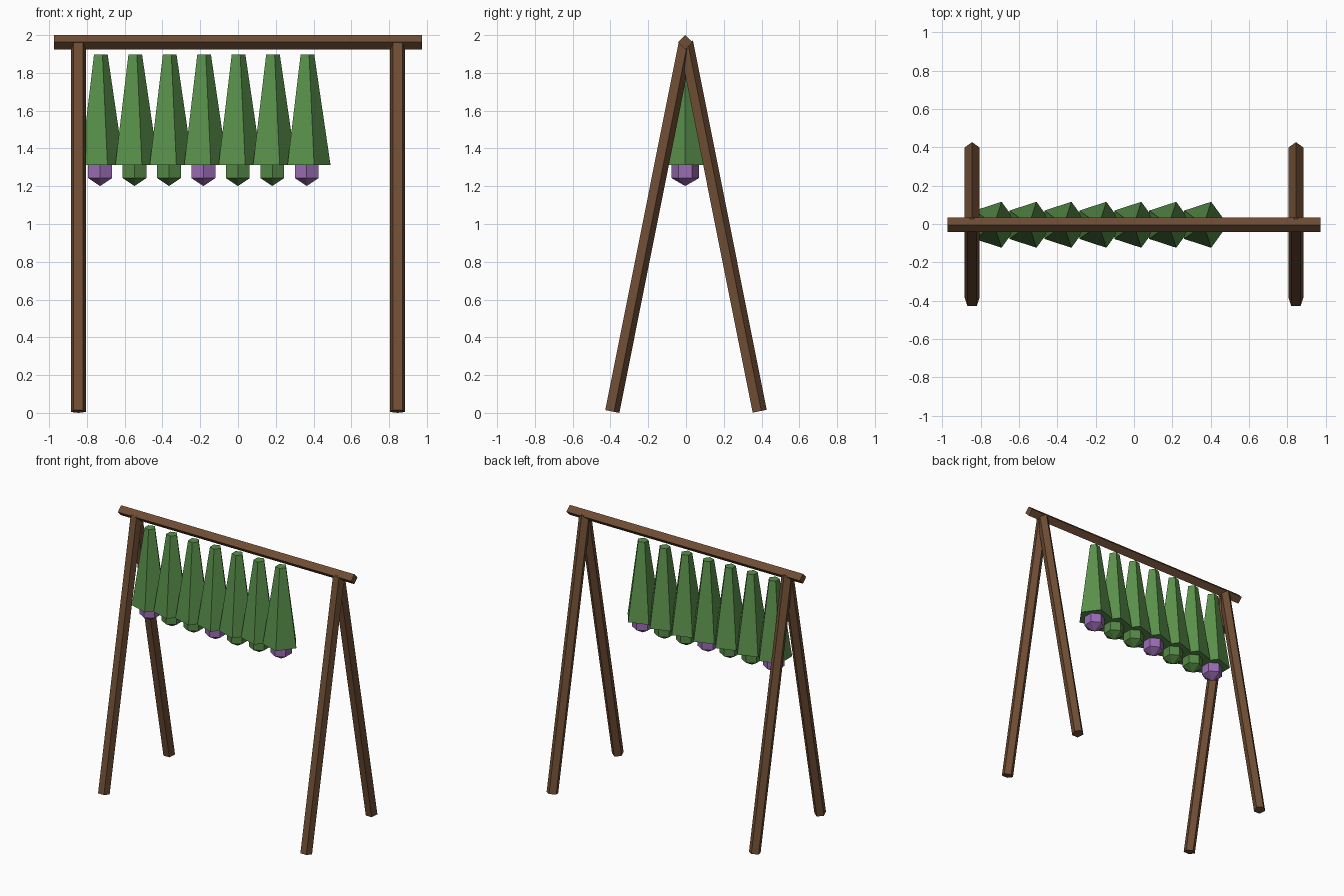
import bpy, math
from mathutils import Vector, Matrix

if "Cube" in bpy.data.objects:
    bpy.data.objects.remove(bpy.data.objects["Cube"])

Y0 = -0.004  # ridge line of the rack


def material(name, rgb):
    m = bpy.data.materials.new(name)
    m.diffuse_color = (*rgb, 1)
    m.use_nodes = True
    m.node_tree.nodes["Principled BSDF"].inputs["Base Color"].default_value = m.diffuse_color
    return m


wood = material("wood", (0.16, 0.075, 0.035))
leaf = material("leaf", (0.10, 0.28, 0.07))
bulb_green = material("bulb_green", (0.09, 0.25, 0.06))
bulb_purple = material("bulb_purple", (0.33, 0.15, 0.46))


def finish(name, mat):
    ob = bpy.context.object
    ob.name = name
    ob.data.materials.append(mat)
    return ob


def prism(name, a, b, r1, r2, sides, side_dir, mat):
    """Tapered prism from a to b with one corner pointing along side_dir."""
    a, b = Vector(a), Vector(b)
    bpy.ops.mesh.primitive_cone_add(vertices=sides, radius1=r1, radius2=r2, depth=(b - a).length)
    ob = finish(name, mat)
    z = (b - a).normalized()
    x = z.cross(Vector(side_dir)).normalized()
    y = z.cross(x) * -1
    x = y.cross(z)
    rot = Matrix((x, y, z)).transposed().to_4x4()
    ob.matrix_world = Matrix.Translation((a + b) / 2) @ rot
    return ob


# Ridge beam with a diamond section
prism("ridge_beam", (-0.974, Y0, 1.9625), (0.974, Y0, 1.9625), 0.0375, 0.0375, 4, (0, 0, 1), wood)

# Two A-frames of five-sided legs
for side, x in (("left", -0.845), ("right", 0.845)):
    for end, s in (("front", -1), ("back", 1)):
        prism(f"{side}_{end}_leg", (x, Y0 + s * 0.39, 0.0083), (x, Y0, 1.9625),
              0.042, 0.042, 5, (0, 1, 0), wood)

# Row of hanging bunches: tapered leaves over a faceted bulb
for i in range(7):
    x = -0.73 + i * 0.1823
    prism(f"leaves_{i + 1}", (x, Y0, 1.312), (x, Y0, 1.897), 0.126, 0.04, 5, (1, 0, 0), leaf)
    bpy.ops.mesh.primitive_uv_sphere_add(segments=6, ring_count=3, radius=0.084,
                                         location=(x, Y0, 1.285))
    finish(f"bulb_{i + 1}", bulb_purple if i % 3 == 0 else bulb_green)
